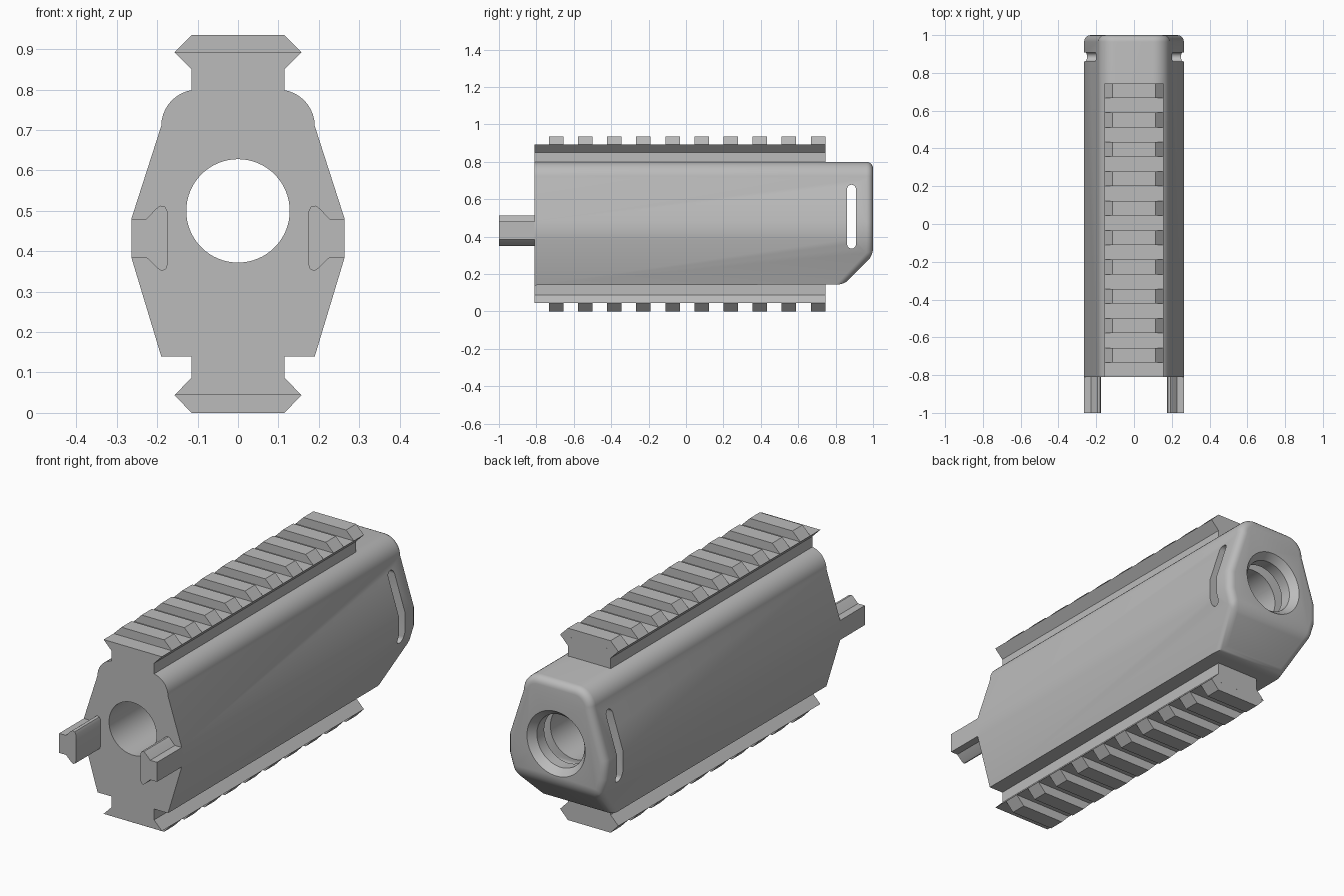
import bpy, bmesh, math
from mathutils import Vector

cube = bpy.data.objects.get("Cube")
if cube:
    bpy.data.objects.remove(cube, do_unlink=True)

FRONT, BACK, RAIL_END = -0.81, 1.0, 0.745
BORE_Z = 0.5

grey = bpy.data.materials.new("plain_grey")
grey.use_nodes = True
colour = (0.5, 0.5, 0.5, 1)
grey.diffuse_color = colour
grey.node_tree.nodes["Principled BSDF"].inputs["Base Color"].default_value = colour


def mirrored(half):
    """Close a right-hand outline (bottom to top) with its left-hand mirror."""
    return half + [(-x, z) for x, z in reversed(half)]


def add_prism(bm, outline, y0, y1):
    """Extrude an x-z outline along y."""
    face = bm.faces.new([bm.verts.new((x, y0, z)) for x, z in outline])
    new = bmesh.ops.extrude_face_region(bm, geom=[face])["geom"]
    bmesh.ops.translate(bm, vec=(0, y1 - y0, 0),
                        verts=[v for v in new if isinstance(v, bmesh.types.BMVert)])


def finish(name, bm):
    bmesh.ops.recalc_face_normals(bm, faces=bm.faces)
    mesh = bpy.data.meshes.new(name)
    bm.to_mesh(mesh)
    bm.free()
    mesh.materials.append(grey)
    obj = bpy.data.objects.new(name, mesh)
    bpy.context.collection.objects.link(obj)
    return obj


def activate(obj):
    bpy.ops.object.select_all(action="DESELECT")
    obj.select_set(True)
    bpy.context.view_layer.objects.active = obj


def cut(obj, cutter):
    mod = obj.modifiers.new("cut", "BOOLEAN")
    mod.operation, mod.solver, mod.object = "DIFFERENCE", "EXACT", cutter
    activate(obj)
    bpy.ops.object.modifier_apply(modifier=mod.name)
    bpy.data.objects.remove(cutter, do_unlink=True)


# Body: tall faceted prism with rounded shoulders
half = [(0.19, 0.14), (0.264, 0.385), (0.264, 0.48)]
for i in range(11):
    a = math.radians(9 * i)
    half.append((0.1 + 0.09 * math.cos(a), 0.71 + 0.09 * math.sin(a)))
bm = bmesh.new()
add_prism(bm, mirrored(half), FRONT, BACK)

# Sloped cut under the back end
slope = Vector((0, 1, -1)).normalized()
cutgeom = bmesh.ops.bisect_plane(bm, geom=bm.verts[:] + bm.edges[:] + bm.faces[:],
                                 plane_co=(0, BACK, 0.3), plane_no=slope, clear_outer=True)
rim = [e for e in cutgeom["geom_cut"] if isinstance(e, bmesh.types.BMEdge)]
bmesh.ops.holes_fill(bm, edges=[e for e in bm.edges if e.is_boundary])
bmesh.ops.recalc_face_normals(bm, faces=bm.faces)

# Rounded edges around the back and the slope's sides
rounded = []
for e in bm.edges:
    at_back = all(abs(v.co.y - BACK) < 1e-4 for v in e.verts)
    on_slope = all(abs((v.co - Vector((0, BACK, 0.3))).dot(slope)) < 1e-4 for v in e.verts)
    if at_back or on_slope:
        rounded.append(e)
bmesh.ops.bevel(bm, geom=rounded, offset=0.035, segments=5, profile=0.5,
                affect="EDGES", clamp_overlap=True)
body = finish("body", bm)

# Through bore, flared at the back
bm = bmesh.new()
path = [(0, -1.1), (0.128, -1.1), (0.128, 0.965), (0.157, 1.0), (0.157, 1.1), (0, 1.1)]
pts = [bm.verts.new((r, y, BORE_Z)) for r, y in path]
edges = [bm.edges.new(pair) for pair in zip(pts, pts[1:])]
bmesh.ops.spin(bm, geom=pts + edges, cent=(0, 0, BORE_Z), axis=(0, 1, 0),
               angle=math.tau, steps=64)
bmesh.ops.remove_doubles(bm, verts=bm.verts, dist=1e-5)
cut(body, finish("bore_cutter", bm))

# Round-ended slot across the back end
bm = bmesh.new()
ring = []
for k in range(18):
    a = math.pi * (k if k < 9 else k - 1) / 8
    lift = 0.147 if k < 9 else -0.147
    ring.append(bm.verts.new((-0.4, 0.885 + 0.024 * math.cos(a),
                              0.507 + lift + 0.024 * math.sin(a))))
new = bmesh.ops.extrude_face_region(bm, geom=[bm.faces.new(ring)])["geom"]
bmesh.ops.translate(bm, vec=(0.8, 0, 0),
                    verts=[v for v in new if isinstance(v, bmesh.types.BMVert)])
cut(body, finish("slot_cutter", bm))
activate(body)
bpy.ops.object.shade_smooth_by_angle(angle=math.radians(30))


# Toothed rails above and below
def rail(name, root, neck, wide, tip):
    bm = bmesh.new()
    add_prism(bm, mirrored([(0.115, root), (0.115, neck), (0.157, wide)]), FRONT, RAIL_END)
    for i in range(10):
        y = -0.733 + 0.1556 * i
        add_prism(bm, mirrored([(0.157, wide), (0.115, tip)]), y, y + 0.0775)
    finish(name, bm)


rail("top_rail", 0.79, 0.85, 0.893, 0.935)
rail("bottom_rail", 0.15, 0.087, 0.044, 0)

# Hooked prongs on the front
prong = [(0.264, 0.385), (0.264, 0.48), (0.227, 0.48), (0.203, 0.505), (0.193, 0.513),
         (0.18, 0.51), (0.174, 0.498), (0.174, 0.368), (0.178, 0.356), (0.188, 0.351),
         (0.198, 0.357), (0.227, 0.385)]
for side, name in ((1, "left_prong"), (-1, "right_prong")):
    bm = bmesh.new()
    add_prism(bm, [(side * x, z) for x, z in prong], -1.0, FRONT + 0.005)
    obj = finish(name, bm)
    activate(obj)
    bpy.ops.object.shade_smooth_by_angle(angle=math.radians(30))
